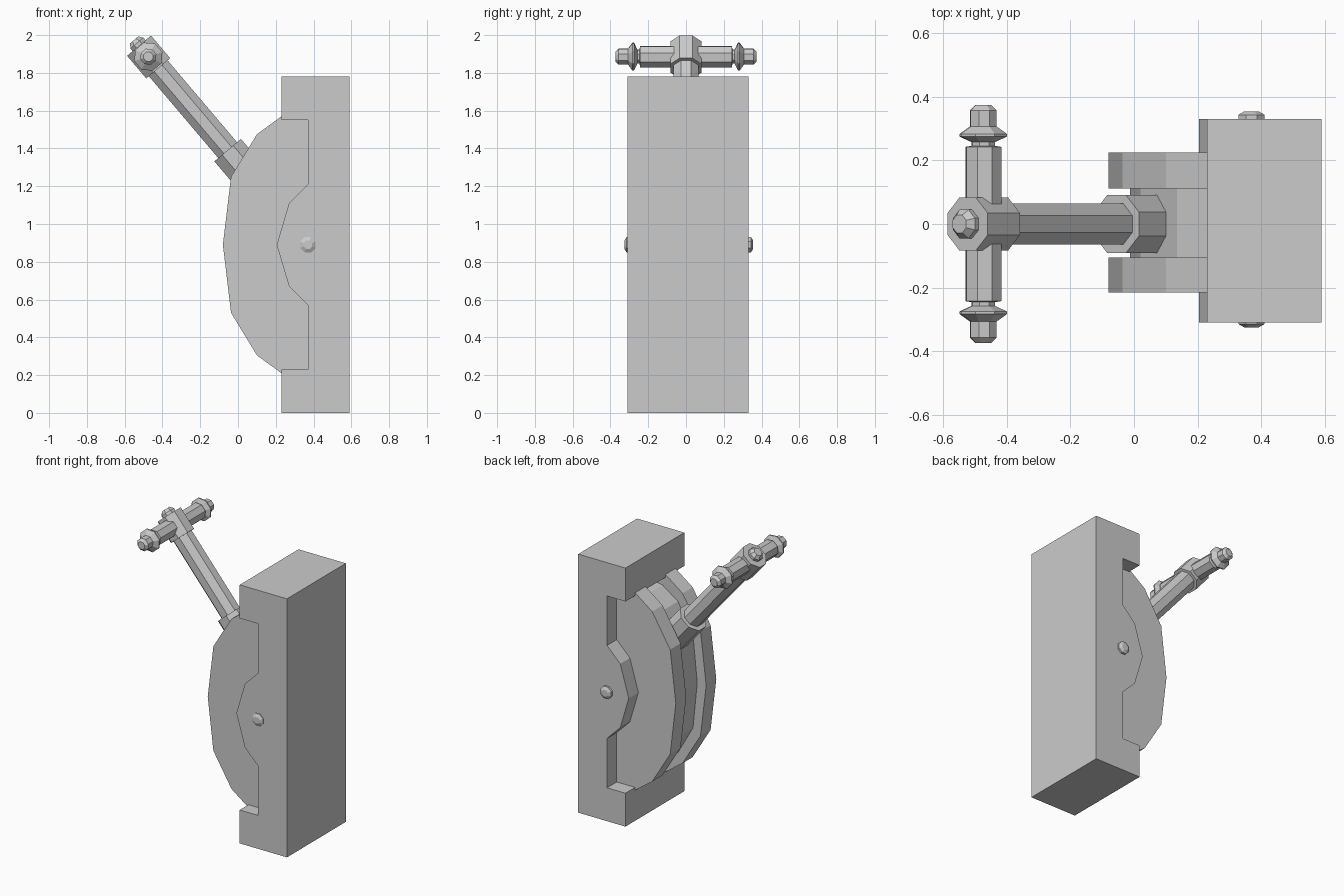
import bpy, bmesh
from math import radians, cos, sin, pi
from mathutils import Matrix

if "Cube" in bpy.data.objects:
    bpy.data.objects.remove(bpy.data.objects["Cube"])


def finish(name, bm):
    bmesh.ops.recalc_face_normals(bm, faces=bm.faces)
    me = bpy.data.meshes.new(name)
    bm.to_mesh(me)
    bm.free()
    ob = bpy.data.objects.new(name, me)
    bpy.context.collection.objects.link(ob)
    return ob


def extrude_xz(name, pts, y0, y1):
    """Extrude an (x, z) outline along y."""
    bm = bmesh.new()
    face = bm.faces.new([bm.verts.new((x, y0, z)) for x, z in pts])
    ret = bmesh.ops.extrude_face_region(bm, geom=[face])
    verts = [v for v in ret["geom"] if isinstance(v, bmesh.types.BMVert)]
    bmesh.ops.translate(bm, verts=verts, vec=(0, y1 - y0, 0))
    return finish(name, bm)


def lathe(name, profile, matrix, n=8):
    """Faceted turned part: profile of (distance to flat, height) about local z."""
    bm = bmesh.new()
    rings = []
    for a, h in profile:
        r = a / cos(pi / n)
        rings.append([bm.verts.new((r * cos((i + .5) * 2 * pi / n),
                                    r * sin((i + .5) * 2 * pi / n), h)) for i in range(n)])
    for lo, hi in zip(rings, rings[1:]):
        for i in range(n):
            bm.faces.new((lo[i], lo[(i + 1) % n], hi[(i + 1) % n], hi[i]))
    bm.faces.new(rings[0][::-1])
    bm.faces.new(rings[-1])
    bm.transform(matrix)
    return finish(name, bm)


def mirrored(half, mid=0.89):
    """Complete an outline by mirroring its upper half about z = mid."""
    return half + [(x, 2 * mid - z) for x, z in reversed(half) if abs(z - mid) > 1e-4]


# Wall block with a notched front and a central pivot bulge
extrude_xz("wall_block", mirrored([(.59, 1.78), (.23, 1.78), (.23, 1.55), (.37, 1.55),
                                   (.37, 1.21), (.27, 1.11), (.205, .89)]), -.31, .33)

# Two curved guide plates with a recessed plate between them
guide = mirrored([(.40, 1.60), (.23, 1.57), (.10, 1.475), (-.037, 1.25), (-.08, .89)])
extrude_xz("guide_plate_front", guide, -.215, -.105)
extrude_xz("guide_plate_back", guide, .112, .225)
extrude_xz("slot_plate", mirrored([(.40, 1.52), (.25, 1.49), (.135, 1.41), (.02, 1.21), (-.012, .89)]),
           -.107, .114)

# Pivot bolt
lathe("pivot_bolt", [(.022, -.338), (.041, -.327), (.041, .33), (.041, .332), (.022, .343)],
      Matrix.Translation((.37, .012, .89)) @ Matrix.Rotation(radians(-90), 4, 'X'))

# Tilted lever with collars at both ends
arm = Matrix.Translation((.37, 0, .89)) @ Matrix.Rotation(radians(-40.3), 4, 'Y')
lathe("lever_shaft", [(.065, .2), (.065, 1.36)], arm)
lathe("lower_collar", [(.092, .42), (.092, .657)], arm)
lathe("top_collar", [(.083, 1.225), (.083, 1.382)], arm)
lathe("top_knob", [(.045, 1.37), (.045, 1.40), (.028, 1.422)], arm)

# Cross handle with turned grips on both sides
grip = [(.055, 0), (.055, .243), (.036, .246), (.036, .258), (.072, .275), (.072, .284),
        (.041, .307), (.041, .357), (.025, .374)]
for side, ang in (("front", 90), ("back", -90)):
    lathe("handle_" + side, grip,
          arm @ Matrix.Translation((0, 0, 1.306)) @ Matrix.Rotation(radians(ang), 4, 'X'))
